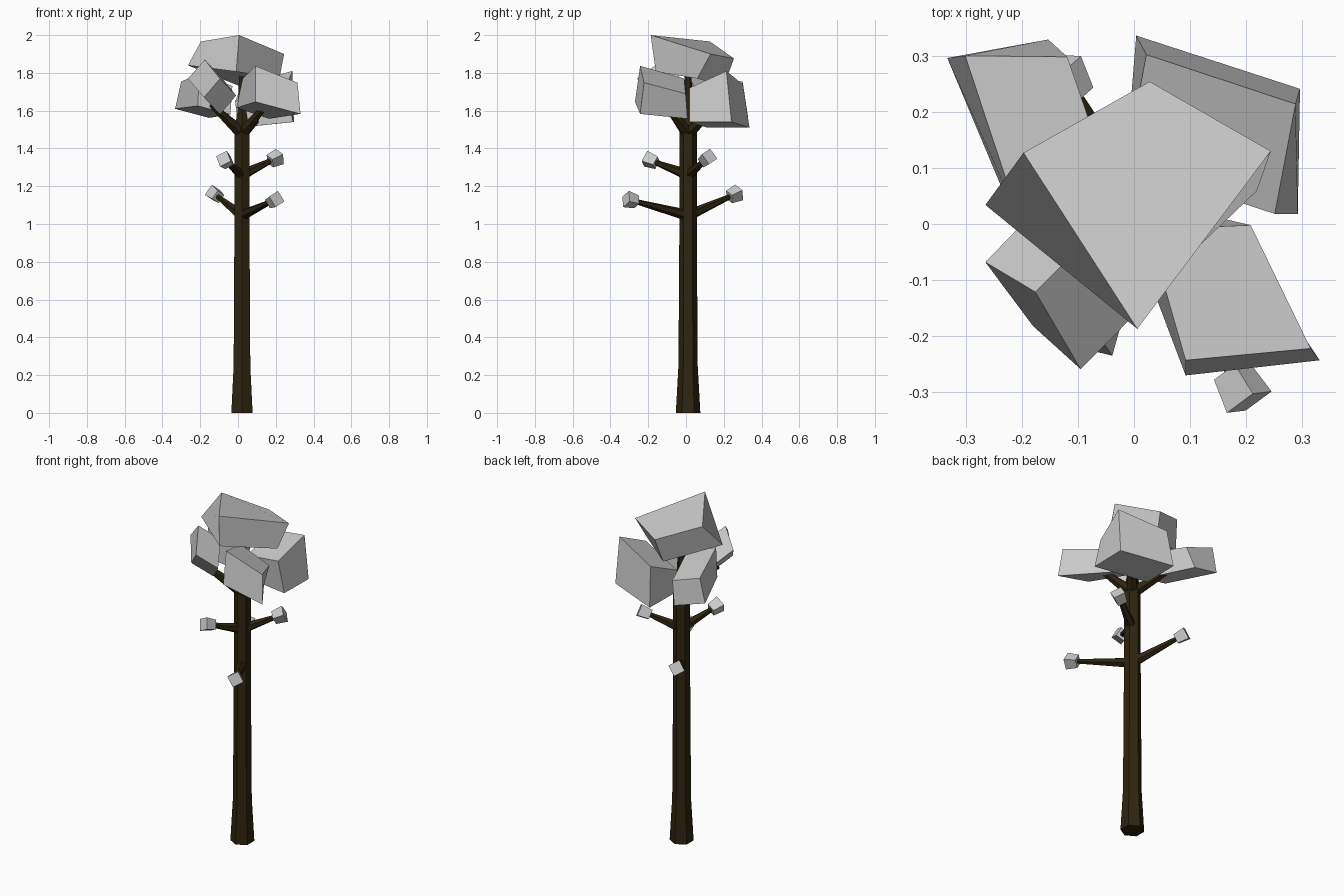
import bpy, bmesh, math
from mathutils import Vector, Matrix

if "Cube" in bpy.data.objects:
    bpy.data.objects.remove(bpy.data.objects["Cube"])


def material(name, rgb):
    m = bpy.data.materials.new(name)
    m.diffuse_color = (*rgb, 1)
    m.use_nodes = True
    m.node_tree.nodes["Principled BSDF"].inputs["Base Color"].default_value = m.diffuse_color
    return m


BARK = material("dark bark", (0.028, 0.018, 0.005))
LEAF = material("pale grey foliage", (0.6, 0.6, 0.6))


def finish(bm, name, mat):
    bmesh.ops.recalc_face_normals(bm, faces=bm.faces[:])
    me = bpy.data.meshes.new(name)
    bm.to_mesh(me)
    bm.free()
    me.materials.append(mat)
    ob = bpy.data.objects.new(name, me)
    bpy.context.collection.objects.link(ob)
    return ob


def tube(name, rings, sides=6):
    """Faceted tube through (point, radius) rings, first to last."""
    bm = bmesh.new()
    axis = Vector(rings[-1][0]) - Vector(rings[0][0])
    q = axis.to_track_quat('Z', 'Y')
    loops = []
    for p, r in rings:
        loops.append([bm.verts.new(Vector(p) + q @ Vector((
            r * math.sin(2 * math.pi * i / sides),
            r * math.cos(2 * math.pi * i / sides), 0))) for i in range(sides)])
    for a, b in zip(loops, loops[1:]):
        for i in range(sides):
            j = (i + 1) % sides
            bm.faces.new((a[i], a[j], b[j], b[i]))
    bm.faces.new(loops[0])
    bm.faces.new(loops[-1])
    return finish(bm, name, BARK)


def block(name, top, bottom):
    """Skewed six-sided block from its two four-cornered ends."""
    bm = bmesh.new()
    t = [bm.verts.new(p) for p in top]
    b = [bm.verts.new(p) for p in bottom]
    bm.faces.new(t)
    bm.faces.new(b)
    for i in range(4):
        j = (i + 1) % 4
        bm.faces.new((t[i], t[j], b[j], b[i]))
    return finish(bm, name, LEAF)


# Trunk with flared foot and thin top
CX, CY = 0.021, 0.011
tube("trunk", [((CX, CY, z), r) for z, r in
               ((0, 0.065), (0.25, 0.051), (1.0, 0.046), (1.5, 0.046), (1.6, 0.026), (1.78, 0.018))])

# Fork branches under the crown
for name, tip in (("front_right", (0.14, -0.10, 1.62)), ("front_left", (-0.14, -0.10, 1.63)),
                  ("back_right", (0.14, 0.14, 1.60)), ("back_left", (-0.13, 0.16, 1.62))):
    tube("fork_" + name, [((CX, CY, 1.48), 0.036), (tip, 0.016)])

# Side twigs, each ending in a small leaf block
for name, z0, tip in (("lower_front", 1.045, (0.190, -0.290, 1.125)),
                      ("lower_back", 1.045, (-0.120, 0.255, 1.155)),
                      ("upper_right", 1.26, (0.195, 0.110, 1.345)),
                      ("upper_front", 1.26, (-0.065, -0.185, 1.335))):
    base, end = Vector((CX, CY, z0)), Vector(tip)
    tube("twig_" + name, [(base, 0.030), (end, 0.012)])
    bm = bmesh.new()
    bmesh.ops.create_cube(bm, size=0.065)
    for v in bm.verts:  # narrower on the branch side
        if v.co.z < 0:
            v.co.x *= 0.8
            v.co.y *= 0.8
    rot = (end - base).to_track_quat('Z', 'Y').to_matrix().to_4x4()
    bm.transform(Matrix.Translation(end) @ rot @ Matrix.Rotation(0.5, 4, 'Z'))
    finish(bm, "leaf_" + name, LEAF)

# Large crown blocks
block("crown_top",
      [(-0.197, 0.127, 1.966), (0.028, 0.254, 1.876), (0.244, 0.130, 1.90), (0.006, -0.187, 2.0)],
      [(-0.265, 0.034, 1.84), (0.010, 0.200, 1.73), (0.219, 0.059, 1.77), (-0.010, -0.160, 1.807)])
block("crown_front_right",
      [(0.092, -0.243, 1.837), (0.315, -0.222, 1.748), (0.208, -0.002, 1.69), (0.025, -0.010, 1.77)],
      [(0.092, -0.270, 1.647), (0.331, -0.243, 1.583), (0.165, 0.008, 1.557), (-0.008, -0.005, 1.615)])
block("crown_front_left",
      [(-0.176, -0.121, 1.87), (-0.265, -0.068, 1.77), (-0.180, -0.182, 1.67), (-0.095, -0.259, 1.77)],
      [(-0.090, -0.035, 1.78), (-0.180, 0.020, 1.68), (-0.095, -0.095, 1.58), (-0.010, -0.173, 1.68)])
block("crown_back_right",
      [(0.288, 0.214, 1.81), (0.251, 0.018, 1.72), (-0.015, 0.106, 1.65), (0.022, 0.302, 1.737)],
      [(0.296, 0.241, 1.54), (0.292, 0.018, 1.54), (0.000, 0.113, 1.51), (0.004, 0.336, 1.51)])
block("crown_back_left",
      [(-0.301, 0.300, 1.753), (-0.119, 0.298, 1.69), (-0.030, 0.040, 1.73), (-0.205, 0.010, 1.80)],
      [(-0.333, 0.296, 1.61), (-0.153, 0.329, 1.562), (-0.040, 0.040, 1.58), (-0.213, 0.010, 1.625)])
